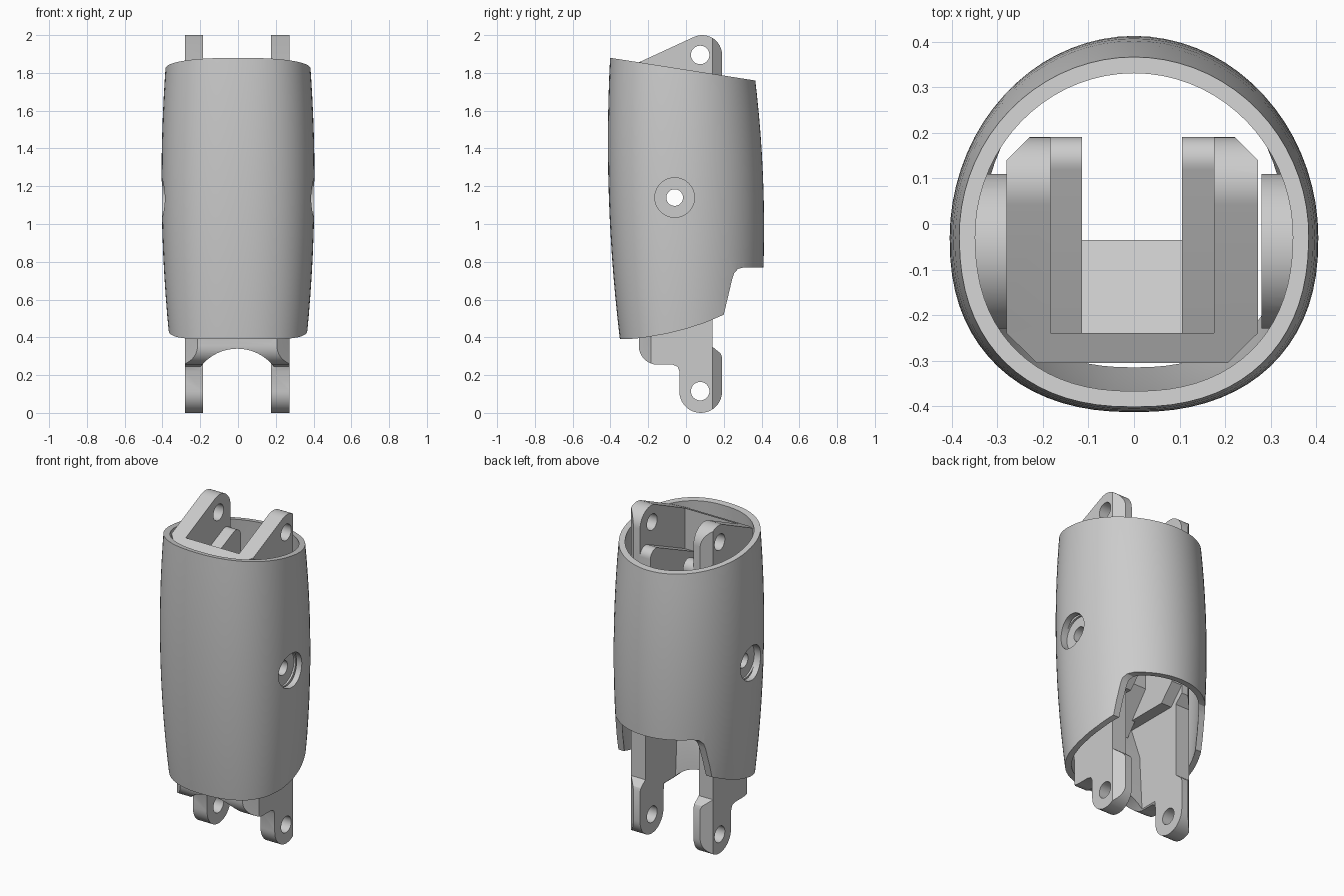
import bpy, bmesh
from math import sin, cos, pi, radians

if "Cube" in bpy.data.objects:
    bpy.data.objects.remove(bpy.data.objects["Cube"])

def loft(name, rings, closed=False):
    """Skin equal-length point rings; cap the ends, or join last ring to first."""
    bm = bmesh.new()
    vs = [[bm.verts.new(p) for p in r] for r in rings]
    n = len(vs[0])
    pairs = list(zip(vs, vs[1:])) + ([(vs[-1], vs[0])] if closed else [])
    for a, b in pairs:
        for i in range(n):
            j = (i + 1) % n
            bm.faces.new((a[i], a[j], b[j], b[i]))
    if not closed:
        bm.faces.new(vs[0][::-1])
        bm.faces.new(vs[-1])
    bmesh.ops.recalc_face_normals(bm, faces=bm.faces)
    me = bpy.data.meshes.new(name)
    bm.to_mesh(me)
    bm.free()
    ob = bpy.data.objects.new(name, me)
    bpy.context.collection.objects.link(ob)
    return ob

def prism(name, pts, axis, lo, hi):
    """Extrude a 2D outline along an axis."""
    put = {'x': lambda p, t: (t, p[0], p[1]),
           'y': lambda p, t: (p[0], t, p[1]),
           'z': lambda p, t: (p[0], p[1], t)}[axis]
    return loft(name, [[put(p, t) for p in pts] for t in (lo, hi)])

def arc(cx, cy, r, a0, a1, n=12):
    return [(cx + r * cos(radians(a0 + (a1 - a0) * i / n)),
             cy + r * sin(radians(a0 + (a1 - a0) * i / n))) for i in range(n + 1)]

def cyl(cx, cy, r, axis, lo, hi, n=40):
    return prism("cylinder", arc(cx, cy, r, 0, 360 - 360 / n, n - 1), axis, lo, hi)

def boolean(ob, tool, op):
    m = ob.modifiers.new(op, 'BOOLEAN')
    m.operation, m.object, m.solver = op, tool, 'EXACT'
    bpy.context.view_layer.objects.active = ob
    bpy.ops.object.modifier_apply(modifier=m.name)
    bpy.data.objects.remove(tool)

def smooth(ob):
    bpy.ops.object.select_all(action='DESELECT')
    ob.select_set(True)
    bpy.context.view_layer.objects.active = ob
    bpy.ops.object.shade_smooth_by_angle(angle=radians(25))

def curve3(z, pts):
    """Parabola through three (z, value) points."""
    total = 0
    for i, (zi, v) in enumerate(pts):
        for j, (zj, _) in enumerate(pts):
            if j != i:
                v *= (z - zj) / (zi - zj)
        total += v
    return total

PIN_Y, PIN_Z = -0.06, 1.14

# Barrel-shaped outer shell: round back, squarer front
def section(z, inset):
    w = curve3(z, [(0.42, 0.366), (1.2, 0.405), (1.85, 0.382)]) - inset
    f = curve3(z, [(0.39, -0.35), (1.35, -0.413), (1.88, -0.402)]) + inset
    b = curve3(z, [(0.77, 0.41), (1.05, 0.413), (1.76, 0.367)]) - inset
    mid, ring = -0.03, []
    for i in range(72):
        a = 2 * pi * i / 72
        c, s = cos(a), sin(a)
        e = 1.0 if s >= 0 else 2 / 2.3
        x = w * abs(c) ** e * (1 if c >= 0 else -1)
        y = mid + (b - mid) * s if s >= 0 else mid - (mid - f) * abs(s) ** e
        ring.append((x, y, z))
    return ring

levels = [0.3 + 1.7 * i / 16 for i in range(17)]
shell = loft("outer_shell", [section(z, 0) for z in levels] +
             [section(z, 0.035) for z in reversed(levels)], closed=True)

# Trim shell to its side outline: slanted top, swept bottom, rear notch
trim = [(-0.6, 1.911), (-0.6, 0.39), (-0.35, 0.39), (-0.27, 0.393), (-0.2, 0.402),
        (-0.1, 0.42), (0, 0.445), (0.1, 0.477), (0.2, 0.52), (0.245, 0.71),
        (0.255, 0.74), (0.275, 0.762), (0.305, 0.77), (0.6, 0.77), (0.6, 1.723)]
boolean(shell, prism("trim", trim, 'x', -1, 1), 'INTERSECT')

# Screw bosses inside the shell, with counterbores and through hole
for s in (-1, 1):
    boolean(shell, cyl(PIN_Y, PIN_Z, 0.17, 'x', *sorted((s * 0.28, s * 0.356))), 'UNION')
for s in (-1, 1):
    boolean(shell, cyl(PIN_Y, PIN_Z, 0.105, 'x', *sorted((s * 0.345, s * 0.6))), 'DIFFERENCE')
boolean(shell, cyl(PIN_Y, PIN_Z, 0.044, 'x', -1, 1), 'DIFFERENCE')
smooth(shell)

# Inner frame: side plates ending in hinge lugs
front = [(-0.24, 1.86), (-0.305, 1.83), (-0.305, 0.75), (-0.25, 0.4)] + \
        arc(-0.15, 0.355, 0.1, 180, 270)
plate = arc(0.078, 0.113, 0.113, 180, 360, 20) + \
        [(0.191, 0.295), (0.183, 0.315), (0.14, 0.35), (0.14, 0.8), (0.191, 0.85)] + \
        arc(0.086, 1.895, 0.105, 0, 115) + front + \
        [(-0.07, 0.255), (-0.045, 0.245), (-0.035, 0.22)]
# Ribs that thicken the plates inside the shell
rib = [(-0.27, 0.8), (0.1, 0.8), (0.191, 0.9)] + arc(0.141, 1.73, 0.05, 0, 115, 8) + [(-0.27, 1.6)]

frame = prism("inner_frame", plate, 'x', 0.18, 0.276)
boolean(frame, prism("plate", plate, 'x', -0.276, -0.18), 'UNION')
boolean(frame, prism("web", front + [(-0.17, 0.6), (-0.24, 0.8)], 'x', -0.2, 0.2), 'UNION')
for s in (-1, 1):
    boolean(frame, prism("rib", rib, 'x', *sorted((s * 0.11, s * 0.2))), 'UNION')
# Centre block carrying the cross pin
block = [(-0.27, 0.65), (-0.035, 0.95), (-0.035, 1.4), (-0.27, 1.6)]
boolean(frame, prism("block", block, 'x', -0.13, 0.13), 'UNION')

# Chamfer the frame's long edges
def chamfer(z, dy):
    half = [(0.276, -0.24 + dy), (0.276, 0.14), (0.225, 0.191)]
    pts = [(0.21, -0.305 + dy)] + half
    return [(x, y, z) for x, y in pts] + [(-x, y, z) for x, y in reversed(pts)]

boolean(frame, loft("chamfer", [chamfer(-0.1, 0.055), chamfer(0.4, 0.055),
                                chamfer(0.75, 0), chamfer(2.1, 0)]), 'INTERSECT')

# Arch under the web, hinge holes and pin hole
boolean(frame, cyl(0, 0.094, 0.246, 'y', -0.5, -0.04, 56), 'DIFFERENCE')
for y, z, r in ((0.075, 1.895, 0.049), (0.075, 0.115, 0.049), (PIN_Y, PIN_Z, 0.044)):
    boolean(frame, cyl(y, z, r, 'x', -1, 1), 'DIFFERENCE')
frame.location.x = -0.004
smooth(frame)
